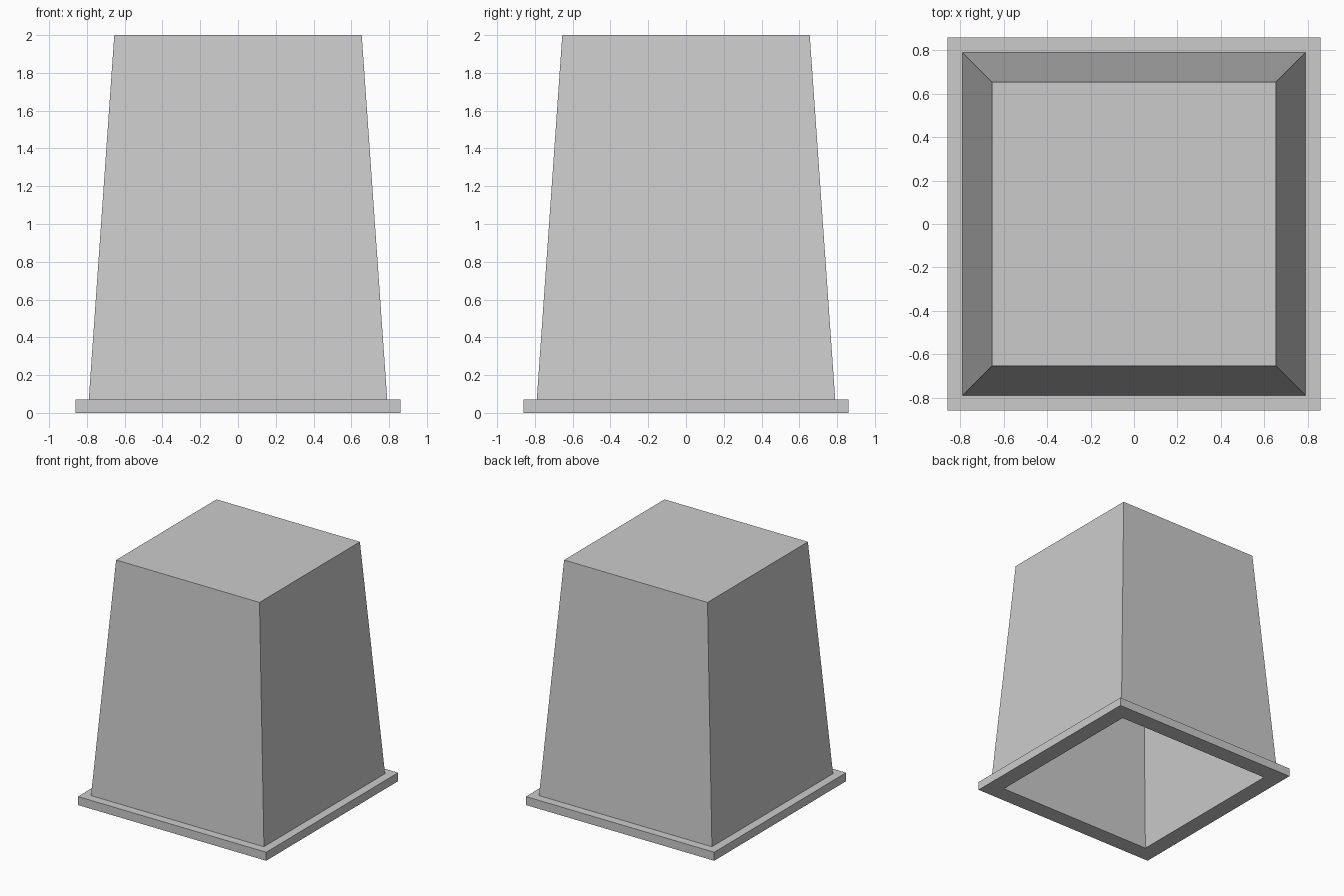
import bpy
import bmesh

if "Cube" in bpy.data.objects:
    bpy.data.objects.remove(bpy.data.objects["Cube"])

grey = bpy.data.materials.new("plain_grey")
grey.use_nodes = True
COLOUR = (0.6, 0.6, 0.6, 1)
grey.diffuse_color = COLOUR
grey.node_tree.nodes["Principled BSDF"].inputs["Base Color"].default_value = COLOUR

# Closed profile: underside of the roof, down the inner wall, out around the
# rim, and up the tapered outer wall, as (half width, height)
PROFILE = [(0.59, 1.93), (0.72, 0), (0.86, 0), (0.86, 0.07), (0.79, 0.07), (0.655, 2)]


def square_ring(bm, half, z):
    return [bm.verts.new((sx * half, sy * half, z))
            for sx, sy in ((-1, -1), (1, -1), (1, 1), (-1, 1))]


bm = bmesh.new()
rings = [square_ring(bm, half, z) for half, z in PROFILE]
for lower, upper in zip(rings, rings[1:]):
    for i in range(4):
        j = (i + 1) % 4
        bm.faces.new((lower[i], lower[j], upper[j], upper[i]))
# Inner ceiling and flat top
bm.faces.new(rings[0])
bm.faces.new(rings[-1])
bmesh.ops.recalc_face_normals(bm, faces=bm.faces)

mesh = bpy.data.meshes.new("tapered_cover")
bm.to_mesh(mesh)
bm.free()
mesh.materials.append(grey)
cover = bpy.data.objects.new("tapered_cover", mesh)
bpy.context.collection.objects.link(cover)
